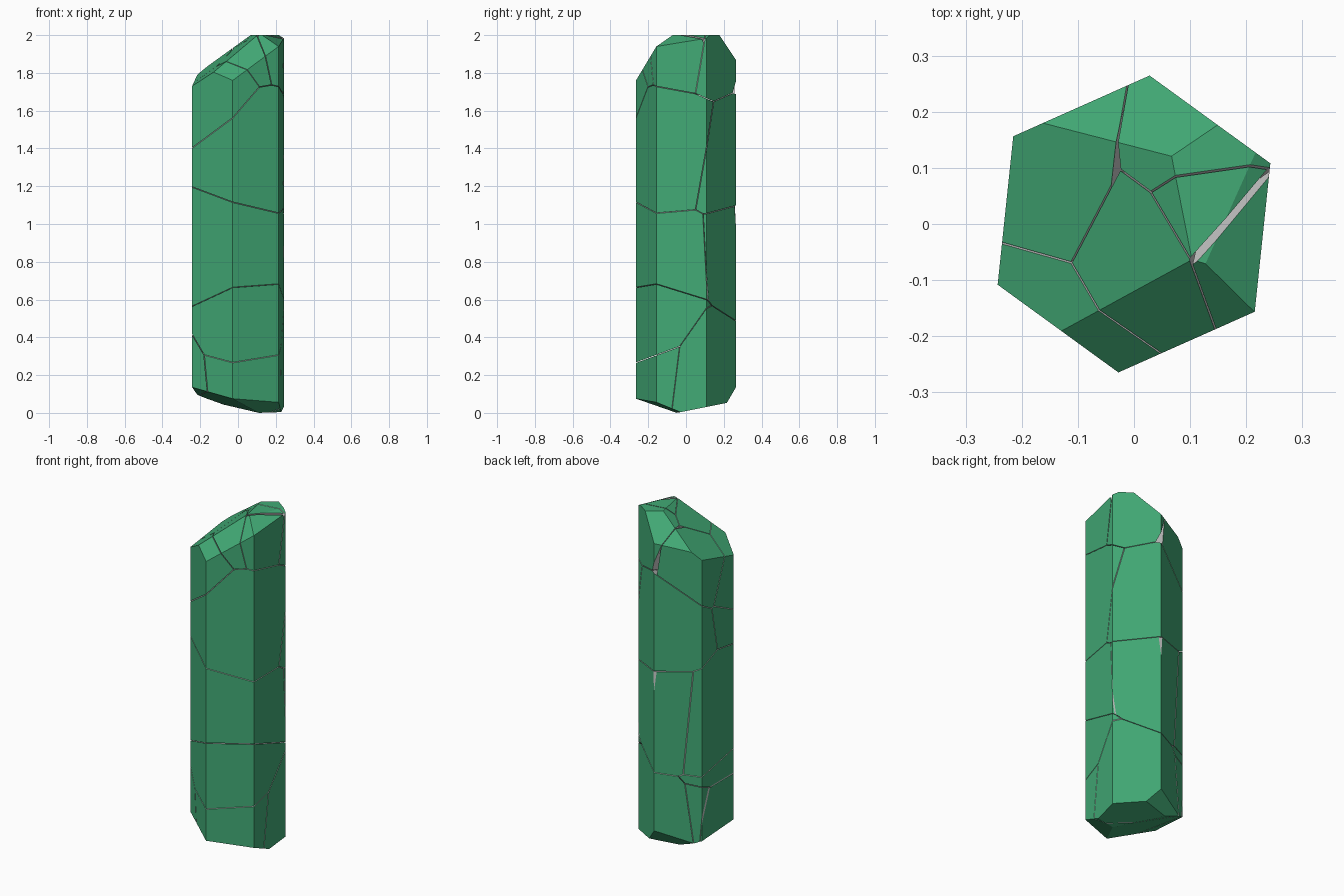
import bpy
import bmesh
import math
from mathutils import Vector

cube = bpy.data.objects.get("Cube")
if cube:
    bpy.data.objects.remove(cube, do_unlink=True)


def make_material(name, color):
    mat = bpy.data.materials.new(name)
    mat.use_nodes = True
    mat.diffuse_color = color
    mat.node_tree.nodes["Principled BSDF"].inputs["Base Color"].default_value = color
    return mat


green = make_material("crystal green", (0.054, 0.4, 0.178, 1))
grey = make_material("fracture grey", (0.6, 0.6, 0.6, 1))


def slice_off(bm, point, normal, material):
    """Remove everything on the normal side and close the cut."""
    geom = bm.verts[:] + bm.edges[:] + bm.faces[:]
    cut = bmesh.ops.bisect_plane(bm, geom=geom, dist=1e-6, plane_co=point,
                                 plane_no=normal, clear_outer=True)["geom_cut"]
    edges = [e for e in cut if isinstance(e, bmesh.types.BMEdge) and e.is_boundary]
    if len(edges) > 2:
        for face in bmesh.ops.holes_fill(bm, edges=edges)["faces"]:
            face.material_index = material


# Facets as sloping planes: height at the axis, slope in x, slope in y
TOP = [(1.931, 0.76, 0.15), (2.033, 0.296, 1.0), (2.058, 0.523, -0.77),
       (2.076, -0.477, 0.215), (2.0, 0, 0)]
BOTTOM = [(0.035, -0.364, -0.112), (0.01, 0, 0.2), (-0.2, -0.3, 1.3),
          (-0.032, 0.106, -0.417), (0, 0, 0)]

# Whole crystal: six-sided column with faceted ends
crystal = bmesh.new()
bmesh.ops.create_cone(crystal, cap_ends=True, segments=6, radius1=0.266,
                      radius2=0.266, depth=3)
corner = max(crystal.verts, key=lambda v: v.co.y).co
turn = math.radians(84) - math.atan2(corner.y, corner.x)
for v in crystal.verts:
    x, y = v.co.x, v.co.y
    v.co.x = x * math.cos(turn) - y * math.sin(turn)
    v.co.y = x * math.sin(turn) + y * math.cos(turn)
    v.co.z += 1
for height, sx, sy in TOP:
    slice_off(crystal, Vector((0, 0, height)), Vector((-sx, -sy, 1)).normalized(), 0)
for height, sx, sy in BOTTOM:
    slice_off(crystal, Vector((0, 0, height)), Vector((sx, sy, -1)).normalized(), 0)

# Shard centres; the crystal breaks midway between neighbours
SHARDS = {
    "base_shard": (0, -0.07, 0.23),
    "base_left_chip": (-0.36, -0.12, 0.2),
    "base_back_shard": (0.14, 0.16, 0.2),
    "lower_shard": (0, -0.14, 0.42),
    "middle_shard": (-0.08, -0.02, 0.78),
    "middle_back_shard": (0, 0.35, 0.8),
    "upper_shard": (0.12, -0.1, 1.47),
    "upper_back_shard": (0.08, 0.3, 1.4),
    "upper_corner_shard": (-0.16, -0.2, 1.75),
    "tip_front_shard": (0.02, -0.043, 1.93),
    "tip_side_shard": (-0.15, 0.09, 1.85),
    "tip_back_shard": (0.12, 0.11, 1.95),
    "tip_chip": (0.13, 0.04, 1.99),
    "tip_corner_chip": (0.192, -0.016, 1.97),
}
# Shards with a broken edge that opens the crack: point and direction
BROKEN_EDGES = {
    "tip_side_shard": ((-0.035, 0.1, 1.9), (1, -0.14, 0.12)),
    "tip_corner_chip": ((0.167, 0.007, 1.97), (-0.74, 0.67, 0.3)),
    "middle_back_shard": ((0.028, 0.265, 0.97), (0.105, 0.99, 0.06)),
}
HALF_GAP = 0.0016

for name, centre in SHARDS.items():
    bm = crystal.copy()
    here = Vector(centre)
    for other_name, other in SHARDS.items():
        if other_name == name:
            continue
        away = (Vector(other) - here).normalized()
        slice_off(bm, (here + Vector(other)) / 2 - away * HALF_GAP, away, 1)
    if name in BROKEN_EDGES:
        point, direction = BROKEN_EDGES[name]
        slice_off(bm, Vector(point), Vector(direction).normalized(), 1)
    bmesh.ops.recalc_face_normals(bm, faces=bm.faces[:])
    mesh = bpy.data.meshes.new(name)
    bm.to_mesh(mesh)
    bm.free()
    mesh.materials.append(green)
    mesh.materials.append(grey)
    bpy.context.collection.objects.link(bpy.data.objects.new(name, mesh))
crystal.free()
